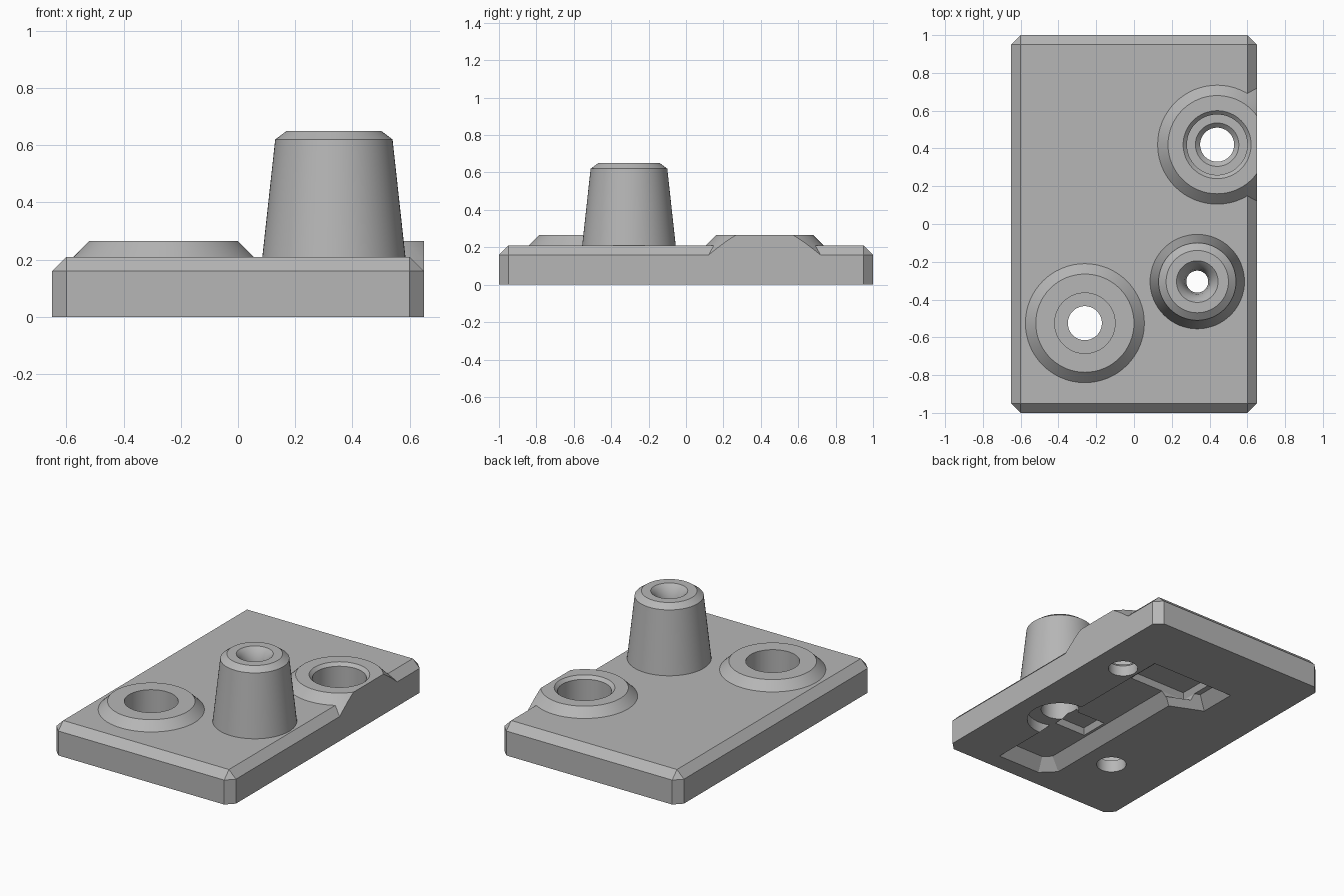
import bpy
import bmesh
from mathutils import Vector

old = bpy.data.objects.get("Cube")
if old:
    bpy.data.objects.remove(old, do_unlink=True)

grey = bpy.data.materials.new("plain grey")
grey.use_nodes = True
grey.diffuse_color = (0.47, 0.47, 0.47, 1)
grey.node_tree.nodes["Principled BSDF"].inputs["Base Color"].default_value = grey.diffuse_color


def finish(bm, name):
    bmesh.ops.recalc_face_normals(bm, faces=bm.faces)
    mesh = bpy.data.meshes.new(name)
    bm.to_mesh(mesh)
    bm.free()
    mesh.materials.append(grey)
    obj = bpy.data.objects.new(name, mesh)
    bpy.context.collection.objects.link(obj)
    return obj


def turned(name, centre, profile, clip_x=None, sides=64):
    """Closed solid of revolution from (radius, height) pairs."""
    bm = bmesh.new()
    pts = [(0, profile[0][1])] + profile + [(0, profile[-1][1])]
    verts = [bm.verts.new((r, 0, z)) for r, z in pts]
    edges = [bm.edges.new(pair) for pair in zip(verts, verts[1:])]
    bmesh.ops.spin(bm, geom=verts + edges, axis=(0, 0, 1), cent=(0, 0, 0),
                   angle=6.283185307, steps=sides)
    bmesh.ops.remove_doubles(bm, verts=bm.verts, dist=0.0005)
    bmesh.ops.translate(bm, verts=bm.verts, vec=Vector((*centre, 0)))
    if clip_x is not None:
        cut = bmesh.ops.bisect_plane(bm, geom=bm.verts[:] + bm.edges[:] + bm.faces[:],
                                     plane_co=(clip_x, 0, 0), plane_no=(1, 0, 0), clear_outer=True)
        rim = [e for e in cut["geom_cut"] if isinstance(e, bmesh.types.BMEdge)]
        bmesh.ops.edgeloop_fill(bm, edges=rim)
    return finish(bm, name)


def pocket(name, outline, low, base, depth, slope):
    """Prism from low to base, then a sloped upper part."""
    bm = bmesh.new()
    floor = bm.faces.new([bm.verts.new((x, y, low)) for x, y in outline])
    ext = bmesh.ops.extrude_face_region(bm, geom=[floor])["geom"]
    top = next(f for f in ext if isinstance(f, bmesh.types.BMFace))
    for v in top.verts:
        v.co.z = base
    bmesh.ops.recalc_face_normals(bm, faces=bm.faces)
    bmesh.ops.inset_region(bm, faces=[top], thickness=slope, use_even_offset=True)
    for v in top.verts:
        v.co.z = base + depth
    return finish(bm, name)


def boolean(target, other, operation):
    mod = target.modifiers.new(operation.lower(), "BOOLEAN")
    mod.operation, mod.solver, mod.object = operation, "EXACT", other
    bpy.context.view_layer.update()
    result = bpy.data.meshes.new_from_object(target.evaluated_get(bpy.context.evaluated_depsgraph_get()))
    target.modifiers.clear()
    target.data = result
    bpy.data.objects.remove(other, do_unlink=True)


# Base plate with every edge bevelled except those underneath
bm = bmesh.new()
bmesh.ops.create_cube(bm, size=1)
for v in bm.verts:
    v.co = (v.co.x * 1.3, v.co.y * 2, (v.co.z + 0.5) * 0.21)
bmesh.ops.bevel(bm, geom=[e for e in bm.edges if max(v.co.z for v in e.verts) > 0.1],
                offset=0.05, segments=1, profile=0.5, affect="EDGES")
plate = finish(bm, "mounting_plate")

LEFT_BOSS, RIGHT_BOSS, POST = (0.44, 0.42), (-0.26, -0.525), (0.335, -0.305)

# Raised parts
boss_profile = [(0.365, 0.16), (0.26, 0.265)]
boolean(plate, turned("left_boss", LEFT_BOSS, boss_profile, clip_x=0.65), "UNION")
boolean(plate, turned("right_boss", RIGHT_BOSS, boss_profile), "UNION")
boolean(plate, turned("post", POST, [(0.25, 0.15), (0.25, 0.21), (0.205, 0.62), (0.165, 0.65)]), "UNION")

# Recess and deeper pockets underneath
recess = [(0.33, 0.59), (-0.275, 0.59), (-0.275, 0.34), (-0.067, 0.25),
          (-0.067, -0.8), (0.02, -0.885), (0.33, -0.885)]
boolean(plate, pocket("recess", recess, -0.05, 0, 0.07, 0.07), "DIFFERENCE")
for y0, y1, x0 in ((-0.45, -0.26, 0.02), (0.27, 0.5, -0.17)):
    box = [(x0, y0), (0.25, y0), (0.25, y1), (x0, y1)]
    boolean(plate, pocket("deep_pocket", box, 0.04, 0.07, 0.035, 0.02), "DIFFERENCE")

# Stepped bores
boolean(plate, turned("left_bore", LEFT_BOSS, [(0.09, -0.1), (0.09, 0.07), (0.115, 0.095), (0.16, 0.095),
                                               (0.16, 0.245), (0.18, 0.265), (0.18, 0.4)]), "DIFFERENCE")
boolean(plate, turned("right_bore", RIGHT_BOSS, [(0.09, -0.1), (0.09, 0.08), (0.16, 0.08), (0.16, 0.4)]),
        "DIFFERENCE")
boolean(plate, turned("post_bore", POST, [(0.2, -0.1), (0.2, 0.07), (0.115, 0.07), (0.115, 0.4), (0.058, 0.45),
                                          (0.058, 0.52), (0.067, 0.58), (0.085, 0.625), (0.11, 0.65),
                                          (0.11, 0.8)]), "DIFFERENCE")

bpy.ops.object.select_all(action="DESELECT")
plate.select_set(True)
bpy.context.view_layer.objects.active = plate
bpy.ops.object.shade_smooth_by_angle(angle=0.44)
